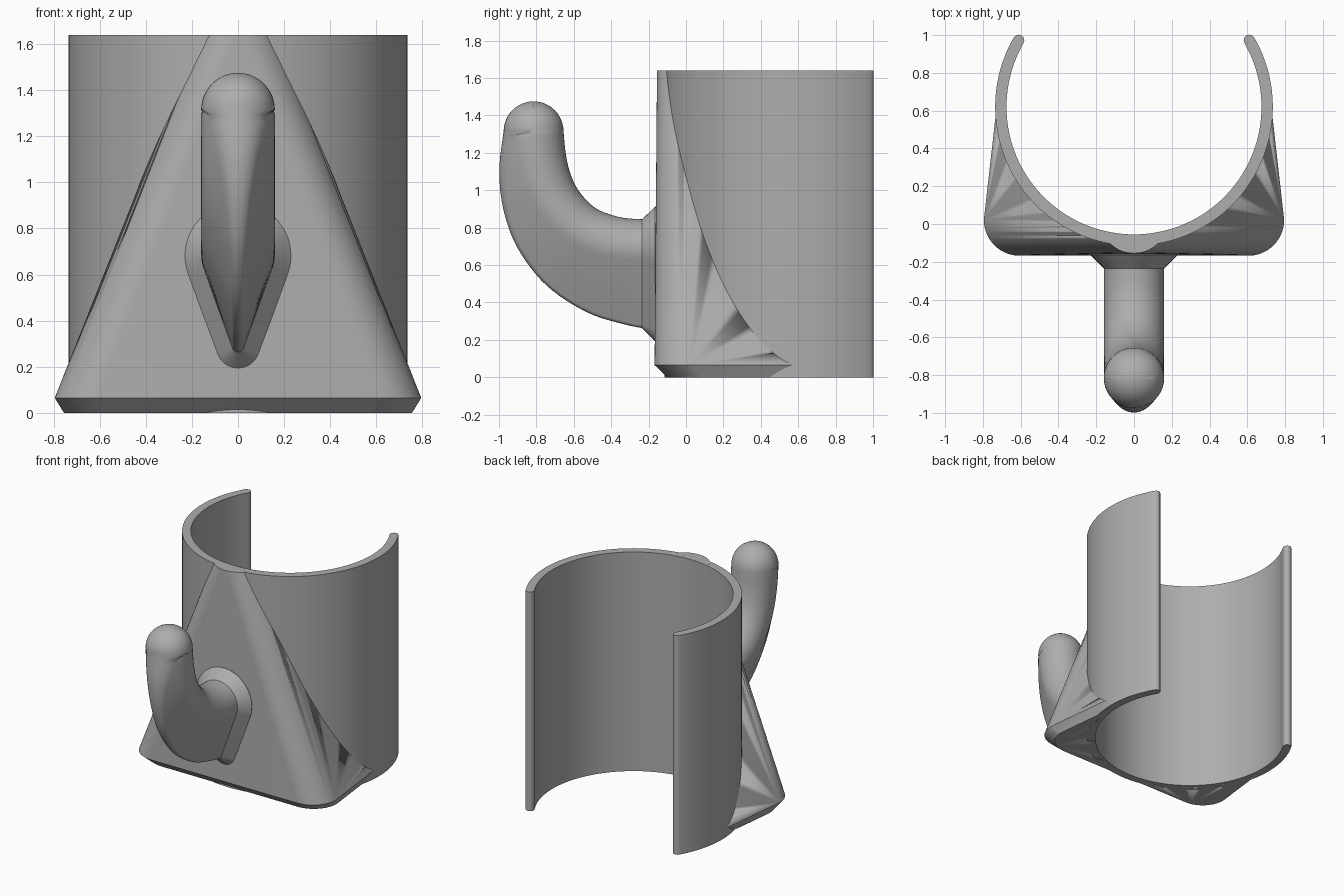
import bpy, bmesh, math
from mathutils import Vector

if "Cube" in bpy.data.objects:
    bpy.data.objects.remove(bpy.data.objects["Cube"])

grey = bpy.data.materials.new("grey")
grey.diffuse_color = (0.42, 0.42, 0.42, 1)
grey.use_nodes = True
grey.node_tree.nodes["Principled BSDF"].inputs["Base Color"].default_value = grey.diffuse_color
CY, HEIGHT = 0.62, 1.64      # sleeve axis and height


def loft(name, rings, smooth=30):
    """Closed skin through rings of equal point count."""
    bm = bmesh.new()
    loops = [[bm.verts.new(p) for p in ring] for ring in rings]
    n = len(loops[0])
    for a, b in zip(loops, loops[1:]):
        for i in range(n):
            j = (i + 1) % n
            bm.faces.new((a[i], a[j], b[j], b[i]))
    bm.faces.new(loops[0][::-1])
    bm.faces.new(loops[-1])
    bmesh.ops.recalc_face_normals(bm, faces=bm.faces)
    mesh = bpy.data.meshes.new(name)
    bm.to_mesh(mesh)
    bm.free()
    mesh.materials.append(grey)
    ob = bpy.data.objects.new(name, mesh)
    bpy.context.collection.objects.link(ob)
    bpy.ops.object.select_all(action='DESELECT')
    bpy.context.view_layer.objects.active = ob
    ob.select_set(True)
    bpy.ops.object.shade_smooth_by_angle(angle=math.radians(smooth))
    return ob


def arc(cx, cy, r, a0, a1, n):
    """Points on an arc, angles in degrees."""
    angles = [math.radians(a0 + (a1 - a0) * i / n) for i in range(n + 1)]
    return [(cx + r * math.cos(a), cy + r * math.sin(a)) for a in angles]


# Open C-shaped sleeve with rounded ends
mid, half, end = 0.705, 0.03, 30
ea = math.radians(end)
ex, ey = mid * math.cos(ea), CY + mid * math.sin(ea)
outline = arc(0, CY, mid + half, -180 - end, end, 96)
outline += arc(ex, ey, half, end, end + 180, 8)[1:-1]
outline += arc(0, CY, mid - half, end, -180 - end, 96)
outline += arc(-ex, ey, half, -end, 180 - end, 8)[1:-1]
loft("sleeve", [[(x, y, z) for x, y in outline] for z in (0, HEIGHT)])


# Tapered backing wedge with rounded front corners and chamfered foot
def wedge_ring(w, front, z):
    r = min(0.19, w - 0.005)
    back = 0.6
    bx = w - 0.113 * (back - front - r)
    right = arc(w - r, front + r, r, -90, 0, 14) + [(max(bx, 0.06), back)]
    left = [(-x, y) for x, y in reversed(right)]
    return [(x, y, z) for x, y in left + right]


wedge = loft("backing_wedge", [wedge_ring(0.755, -0.10, 0),
                               wedge_ring(0.795, -0.168, 0.065),
                               wedge_ring(0.17, -0.155, HEIGHT)])
cutter = loft("bore_cutter", [[(x, y, z) for x, y in arc(0, CY, 0.70, 0, 360, 128)[:-1]]
                              for z in (-0.2, HEIGHT + 0.2)])
cutter.hide_render = True
cutter.hide_set(True)
cut = wedge.modifiers.new("bore", 'BOOLEAN')
cut.operation, cut.object, cut.solver = 'DIFFERENCE', cutter, 'EXACT'


# Teardrop section: round on the inner side, narrowing to a small round tip
def teardrop(inner, outer, R, tip):
    i, o = Vector((0, *inner)), Vector((0, *outer))
    length = (o - i).length
    d = (o - i).normalized()
    gap = max(length - R - tip, 1e-4)
    tip = min(tip, R)
    b = math.degrees(math.asin(min(0.99, max(0, (R - tip) / gap)))) if R - tip > 1e-4 else 0
    side = arc(R, 0, R, 180, 90 - b, 16) + arc(length - tip, 0, tip, 90 - b, 0, 10)
    pts = side + [(u, -v) for u, v in reversed(side[1:-1])]
    return [i + d * u + Vector((v, 0, 0)) for u, v in pts]


# Smooth curve through control stations
def smooth_stations(st, steps=6):
    out = []
    for k in range(len(st) - 1):
        p0, p1, p2, p3 = (st[max(0, min(len(st) - 1, k + q))] for q in (-1, 0, 1, 2))
        for s in range(steps):
            t = s / steps
            out.append([0.5 * (2 * b + (c - a) * t + (2 * a - 5 * b + 4 * c - d) * t * t
                               + (3 * b - a - 3 * c + d) * t ** 3)
                        for a, b, c, d in zip(p0, p1, p2, p3)])
    return out + [list(st[-1])]


# Hook stations: inner y, z, outer y, z, tip radius
stations = [(-0.20, 0.845, -0.20, 0.258, 0.025),
            (-0.28, 0.847, -0.33, 0.283, 0.025),
            (-0.37, 0.860, -0.53, 0.348, 0.028),
            (-0.48, 0.902, -0.745, 0.490, 0.035),
            (-0.565, 0.985, -0.90, 0.690, 0.045),
            (-0.615, 1.080, -0.977, 0.900, 0.065),
            (-0.642, 1.190, -0.998, 1.110, 0.105),
            (-0.655, 1.315, -0.975, 1.315, 0.16)]
rings = [teardrop(s[:2], s[2:4], 0.16, s[4]) for s in smooth_stations(stations)]
for k in range(1, 13):
    a = math.radians(90 * k / 12.15)
    r, z = 0.16 * math.cos(a), 1.315 + 0.16 * math.sin(a)
    rings.append(teardrop((-0.815 + r, z), (-0.815 - r, z), r, r))
loft("hook", rings, 40)

# Flared collar where the hook meets the wedge
loft("hook_collar", [teardrop((-0.13, 0.912), (-0.13, 0.193), 0.23, 0.095),
                     teardrop((-0.165, 0.912), (-0.165, 0.193), 0.23, 0.095),
                     teardrop((-0.235, 0.845), (-0.235, 0.262), 0.16, 0.025)])
